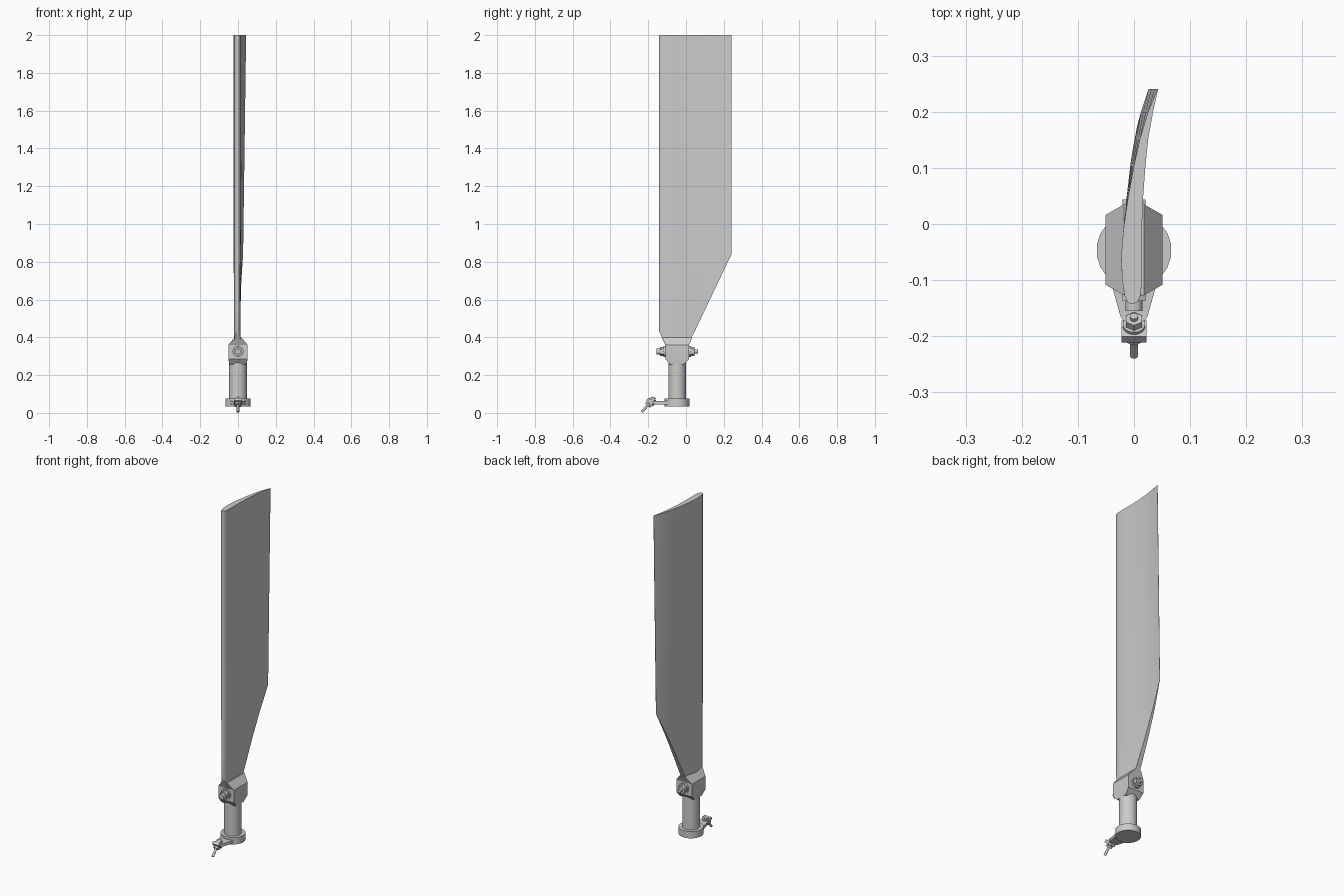
import bpy, bmesh, math
from mathutils import Vector

if "Cube" in bpy.data.objects:
    bpy.data.objects.remove(bpy.data.objects["Cube"])


def finish(bm, name, angle=30):
    bmesh.ops.recalc_face_normals(bm, faces=bm.faces[:])
    me = bpy.data.meshes.new(name)
    bm.to_mesh(me)
    bm.free()
    ob = bpy.data.objects.new(name, me)
    bpy.context.collection.objects.link(ob)
    bpy.ops.object.select_all(action='DESELECT')
    ob.select_set(True)
    bpy.context.view_layer.objects.active = ob
    bpy.ops.object.shade_smooth_by_angle(angle=math.radians(angle))
    return ob


def loft(name, rings, angle=30):
    bm = bmesh.new()
    vs = [[bm.verts.new(p) for p in r] for r in rings]
    n = len(vs[0])
    for a, b in zip(vs, vs[1:]):
        for i in range(n):
            j = (i + 1) % n
            bm.faces.new((a[i], a[j], b[j], b[i]))
    bm.faces.new(vs[0])
    bm.faces.new(vs[-1])
    return finish(bm, name, angle)


def rod(name, a, b, r, sides=24):
    a, b = Vector(a), Vector(b)
    q = (b - a).to_track_quat('Z', 'Y')
    ring = [q @ Vector((r * math.cos(t), r * math.sin(t), 0))
            for t in (2 * math.pi * (i + .5) / sides for i in range(sides))]
    return loft(name, [[a + p for p in ring], [b + p for p in ring]])


def lerp(table, v, col=1):
    for p, q in zip(table, table[1:]):
        if v <= q[0]:
            t = max(0, (v - p[0]) / (q[0] - p[0]))
            return p[col] + (q[col] - p[col]) * t
    return table[-1][col]


# blade: cambered section (y, back x, front x), clipped by the plan outline, slightly twisted
FOIL = [(-.143, -.006, -.001), (-.139, -.012, .006), (-.127, -.017, .012), (-.10, -.021, .014),
        (-.06, -.023, .014), (-.01, -.019, .014), (.045, -.011, .016), (.10, -.001, .020),
        (.15, .010, .025), (.20, .025, .034), (.241, .042, .043)]
PLAN = [(.35, -.105, .012), (.40, -.128, .03), (.435, -.143, .048), (.84, -.143, .241), (2, -.143, .241)]
STEPS = [0, .01, .04, .11, .22, .35, .49, .64, .77, .89, 1]


def blade_ring(z):
    le, te = lerp(PLAN, z, 1), lerp(PLAN, z, 2)
    twist = (2 - z) / 1.16
    ys = [le + (te - le) * f for f in STEPS]
    def shift(y):
        return -.016 * twist * max(0, (y - .0) / .241) ** 1.3
    front = [(lerp(FOIL, y, 2) + shift(y), y, z) for y in ys]
    back = [(lerp(FOIL, y, 1) + shift(y), y, z) for y in ys]
    return front + back[::-1]


loft("blade", [blade_ring(z) for z in (.35, .40, .435, .57, .70, .84, 1.2, 1.6, 2)], 35)

# root clamp: narrows in x and flares in y towards the blade
loft("root_clamp", [[(-x, y0, z), (x, y0, z), (x, y1, z), (-x, y1, z)] for z, x, y0, y1 in
                    [(.255, .045, -.085, -.012), (.285, .051, -.108, .016),
                     (.36, .051, -.108, .016), (.40, .018, -.127, .035)]], 20)

# shaft and base collar
C = -.047
rod("shaft", (0, C, .06), (0, C, .28), .047, 32)
rod("base_collar", (0, C, .035), (0, C, .075), .067, 20)

# clamp bolt through the root
Z = .325
for name, y0, y1, r, n in [("clamp_bolt", -.155, .063, .011, 16), ("front_washer", -.118, -.10, .029, 24),
                           ("front_nut", -.137, -.118, .024, 6), ("front_cap", -.155, -.137, .015, 16),
                           ("back_washer", .01, .026, .029, 24), ("back_nut", .026, .044, .024, 6)]:
    rod(name, (0, y0, Z), (0, y1, Z), r, n)

# control arm
arm = [(-.045, -.09), (-.024, -.165), (-.014, -.18), (.014, -.18), (.024, -.165), (.045, -.09)]
loft("control_arm", [[(x, y, z) for x, y in arm] for z in (.045, .062)])

# sloping link pin with its bent tab, head and nuts
top, end = Vector((0, -.164, .082)), Vector((0, -.235, .005))


def along(t):
    return top.lerp(end, t)


rod("link_pin", top, end, .007, 16)
for name, t0, t1, r, n in [("pin_head", .07, .2, .016, 6), ("pin_washer", .2, .26, .02, 20),
                           ("pin_nut", .44, .56, .018, 6)]:
    rod(name, along(t0), along(t1), r, n)
d = (end - top).normalized()
u = Vector((0, d.z, -d.y))
tab = [(-.022, -.024), (.022, -.024), (.022, .014), (.012, .024), (-.012, .024), (-.022, .014)]
loft("bent_tab", [[along(t) + Vector((x, 0, 0)) - u * s for x, s in tab] for t in (.26, .42)])
